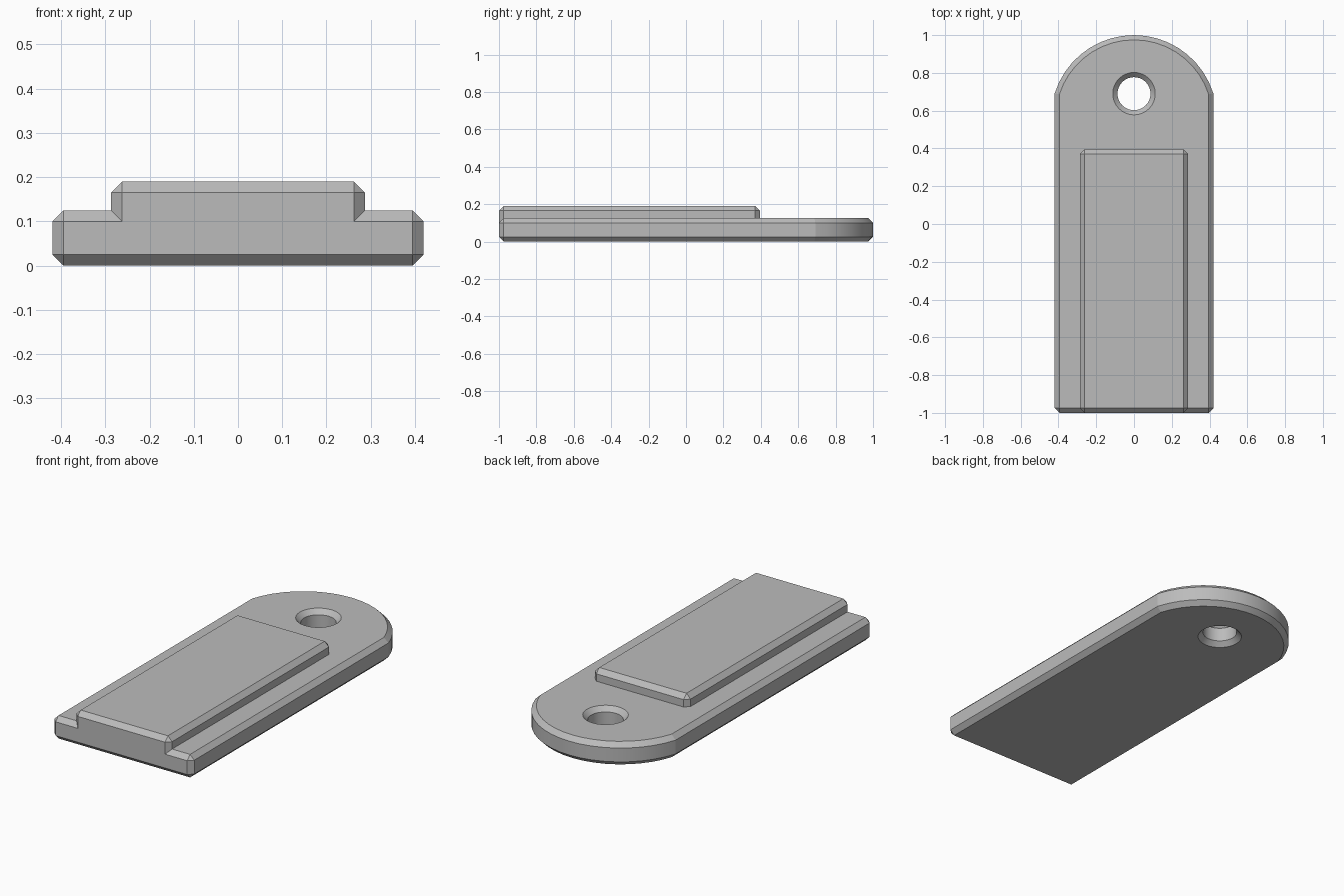
import bpy, bmesh, math

cube = bpy.data.objects.get("Cube")
if cube:
    bpy.data.objects.remove(cube, do_unlink=True)

CHAMFER = 0.025
THICK = 0.125
HOLE_Y = 0.69

grey = bpy.data.materials.new("plain_grey")
grey.use_nodes = True
grey.diffuse_color = (0.5, 0.5, 0.5, 1)
grey.node_tree.nodes["Principled BSDF"].inputs["Base Color"].default_value = (0.5, 0.5, 0.5, 1)


def finish(name, bm):
    bmesh.ops.recalc_face_normals(bm, faces=bm.faces)
    mesh = bpy.data.meshes.new(name)
    bm.to_mesh(mesh)
    bm.free()
    mesh.materials.append(grey)
    obj = bpy.data.objects.new(name, mesh)
    bpy.context.collection.objects.link(obj)
    return obj


def chamfered_slab(name, outline, z0, z1, pick):
    """Extrude an outline upward and chamfer the edges chosen by pick."""
    bm = bmesh.new()
    base = bm.faces.new([bm.verts.new((x, y, z0)) for x, y in outline])
    top = bmesh.ops.extrude_face_region(bm, geom=[base], use_keep_orig=True)["geom"]
    for v in top:
        if isinstance(v, bmesh.types.BMVert):
            v.co.z = z1
    bmesh.ops.recalc_face_normals(bm, faces=bm.faces)
    edges = [e for e in bm.edges if pick(e)]
    bmesh.ops.bevel(bm, geom=edges, offset=CHAMFER, segments=1,
                    affect='EDGES', clamp_overlap=False)
    return finish(name, bm)


def is_upright(e):
    return abs(e.verts[0].co.z - e.verts[1].co.z) > 0.01


# Base plate: straight sides with a shallow rounded end
half, radius, arc_y, steps = 0.42, 0.44, 0.56, 18
start = math.acos(half / radius)
outline = [(-half, -1), (half, -1)]
for i in range(steps + 1):
    a = start + (math.pi - 2 * start) * i / steps
    outline.append((radius * math.cos(a), arc_y + radius * math.sin(a)))
plate = chamfered_slab("base_plate", outline, 0, THICK,
                       lambda e: not is_upright(e) or e.verts[0].co.y < -0.9)

# Raised pad, flush with the front of the plate
w, back = 0.287, 0.395
pad = chamfered_slab("raised_pad", [(-w, -1), (w, -1), (w, back), (-w, back)],
                     0.06, 0.19,
                     lambda e: is_upright(e) or e.verts[0].co.z > 0.1)

# Cutter for the hole with a countersink on both faces
bm = bmesh.new()
r, m = 0.0875, 0.01
profile = [(r + CHAMFER + m, -m), (r, CHAMFER), (r, THICK - CHAMFER),
           (r + CHAMFER + m, THICK + m)]
rings = []
sides = 32
for rad, z in profile:
    rings.append([bm.verts.new((rad * math.cos(math.tau * i / sides),
                                HOLE_Y + rad * math.sin(math.tau * i / sides), z))
                  for i in range(sides)])
for lo, hi in zip(rings, rings[1:]):
    for i in range(sides):
        j = (i + 1) % sides
        bm.faces.new((lo[i], lo[j], hi[j], hi[i]))
bm.faces.new(rings[0])
bm.faces.new(rings[-1])
cutter = finish("hole_cutter", bm)

# Join the pad and cut the hole
for other, op in ((pad, 'UNION'), (cutter, 'DIFFERENCE')):
    mod = plate.modifiers.new(op.lower(), 'BOOLEAN')
    mod.operation, mod.object, mod.solver = op, other, 'EXACT'
    bpy.ops.object.select_all(action='DESELECT')
    plate.select_set(True)
    bpy.context.view_layer.objects.active = plate
    bpy.ops.object.modifier_apply(modifier=mod.name)
    bpy.data.objects.remove(other, do_unlink=True)

# Merge coplanar faces, then smooth the curved walls
bm = bmesh.new()
bm.from_mesh(plate.data)
bmesh.ops.remove_doubles(bm, verts=bm.verts, dist=0.0005)
bmesh.ops.dissolve_limit(bm, angle_limit=math.radians(1), verts=bm.verts, edges=bm.edges)
bm.to_mesh(plate.data)
bm.free()
plate.name = "tag_plate"
bpy.ops.object.shade_smooth_by_angle(angle=math.radians(15))
